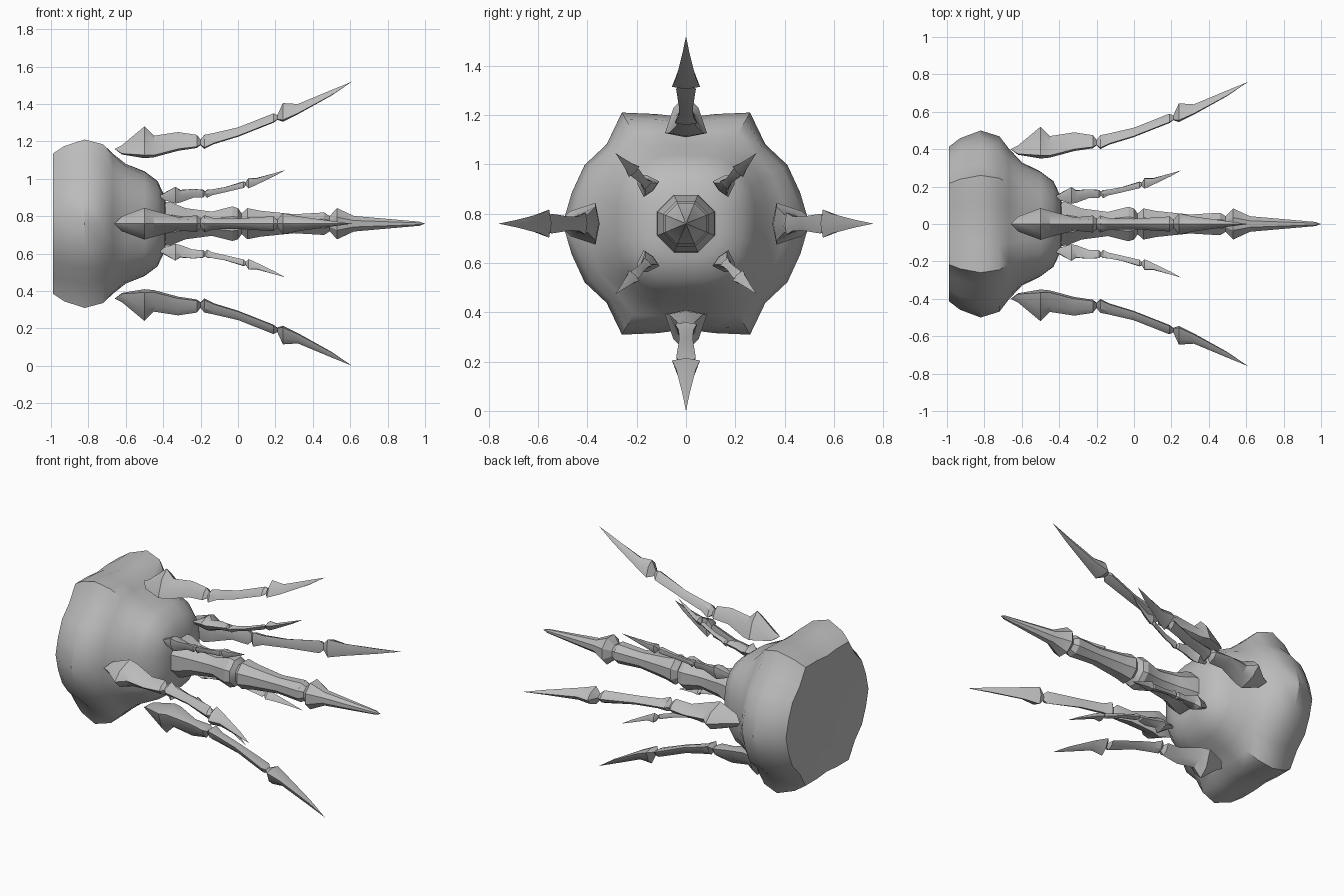
import bpy, math

cube = bpy.data.objects.get("Cube")
if cube:
    bpy.data.objects.remove(cube)

AXIS_Z = 0.76

grey = bpy.data.materials.new("bone grey")
grey.use_nodes = True
COLOR = (0.5, 0.5, 0.5, 1)
grey.diffuse_color = COLOR
grey.node_tree.nodes["Principled BSDF"].inputs["Base Color"].default_value = COLOR


def loft(name, rings, start, end, smooth_angle):
    """Skin equal-sized closed rings and close both ends with a fan to a point."""
    n = len(rings[0])
    verts = [p for ring in rings for p in ring] + [start, end]
    first, last = len(verts) - 2, len(verts) - 1
    faces = []
    for i in range(len(rings) - 1):
        for j in range(n):
            k = (j + 1) % n
            faces.append((i * n + j, i * n + k, (i + 1) * n + k, (i + 1) * n + j))
    top = (len(rings) - 1) * n
    for j in range(n):
        k = (j + 1) % n
        faces.append((first, k, j))
        faces.append((last, top + j, top + k))
    mesh = bpy.data.meshes.new(name)
    mesh.from_pydata(verts, [], faces)
    mesh.materials.append(grey)
    obj = bpy.data.objects.new(name, mesh)
    bpy.context.collection.objects.link(obj)
    # consistent outward normals, then shading with sharp edges kept
    bpy.ops.object.select_all(action='DESELECT')
    obj.select_set(True)
    bpy.context.view_layer.objects.active = obj
    bpy.ops.object.mode_set(mode='EDIT')
    bpy.ops.mesh.select_all(action='SELECT')
    bpy.ops.mesh.normals_make_consistent(inside=False)
    bpy.ops.object.mode_set(mode='OBJECT')
    bpy.ops.object.shade_smooth_by_angle(angle=math.radians(smooth_angle))
    return obj


def polar(x, r, a):
    return (x, r * math.cos(a), AXIS_Z + r * math.sin(a))


# Body: jagged rim outline (one quadrant, mirrored) blending into a lobed dome
QUADRANT = [0.5, 0.48, 0.475, 0.455, 0.52, 0.46, 0.43]
STEPS = 24
outline = []
for i in range(STEPS):
    q = i % 12
    outline.append(QUADRANT[q if q <= 6 else 12 - q])

# x, mean radius, how much of the jagged outline is kept
BODY = [(-0.99, 0.40, 0.8), (-0.93, 0.44, 0.9), (-0.82, 0.475, 1.0),
        (-0.72, 0.45, 0.9), (-0.67, 0.40, 0.6), (-0.60, 0.34, 0.2),
        (-0.50, 0.295, 0.0), (-0.43, 0.24, 0.0), (-0.39, 0.15, 0.0)]
rings = []
for x, r, keep in BODY:
    ring = []
    for i, o in enumerate(outline):
        a = 2 * math.pi * i / STEPS
        lobe = -0.05 * math.cos(4 * a) * (1 - keep)
        ring.append(polar(x, r * (1 + keep * (o / 0.475 - 1) + lobe), a))
    rings.append(ring)
loft("body", rings, (-0.97, 0, AXIS_Z), (-0.38, 0, AXIS_Z), 35)

# Central finger: eight-sided turned profile with knuckles
CENTRE = [(-0.46, 0.13), (-0.36, 0.125), (-0.28, 0.09), (-0.14, 0.07), (-0.03, 0.1),
          (0.0, 0.09), (0.02, 0.06), (0.05, 0.09), (0.12, 0.075), (0.3, 0.055),
          (0.46, 0.065), (0.49, 0.045), (0.53, 0.09), (0.62, 0.045), (0.97, 0.012)]
rings = [[polar(x, r, (j + 0.5) * math.pi / 4) for j in range(8)] for x, r in CENTRE]
loft("central_finger", rings, (-0.46, 0, AXIS_Z), (1, 0, AXIS_Z), 30)

# Outer fingers: x, inner edge, outer edge (from the axis), half width
FINGER = [(-0.62, 0.37, 0.42, 0.04), (-0.50, 0.35, 0.52, 0.085), (-0.45, 0.355, 0.47, 0.07),
          (-0.32, 0.39, 0.49, 0.035), (-0.22, 0.405, 0.475, 0.045), (-0.2, 0.42, 0.45, 0.025),
          (-0.18, 0.4, 0.475, 0.045), (-0.13, 0.425, 0.485, 0.03), (0.0, 0.465, 0.515, 0.028),
          (0.19, 0.54, 0.59, 0.04), (0.21, 0.555, 0.58, 0.02), (0.24, 0.545, 0.645, 0.057),
          (0.32, 0.585, 0.64, 0.04), (0.5, 0.685, 0.715, 0.015)]
# Cross-section: narrow outer ridge, wide inner side (side, height)
SECTION = [(0, 1), (0.6, 0.7), (1, 0.1), (0, 0), (-1, 0.1), (-0.6, 0.7)]


def finger(name, angle, scale, x0, r0):
    def place(x, side, r):
        x = x0 + scale * (x + 0.66)
        r = r0 + scale * (r - 0.4)
        s = scale * side
        return (x, r * math.cos(angle) - s * math.sin(angle),
                AXIS_Z + r * math.sin(angle) + s * math.cos(angle))
    rings = [[place(x, s * w, lo + h * (hi - lo)) for s, h in SECTION]
             for x, lo, hi, w in FINGER]
    loft(name, rings, place(-0.66, 0, 0.4), place(0.61, 0, 0.76), 30)


BIG = ["left_finger", "top_finger", "right_finger", "bottom_finger"]
for i, label in enumerate(["back", "upper", "front", "lower"]):
    a = i * math.pi / 2
    finger("large_finger_" + label, a, 1.0, -0.66, 0.4)
    finger("small_finger_" + label, a + math.pi / 4, 0.53, -0.42, 0.215)
